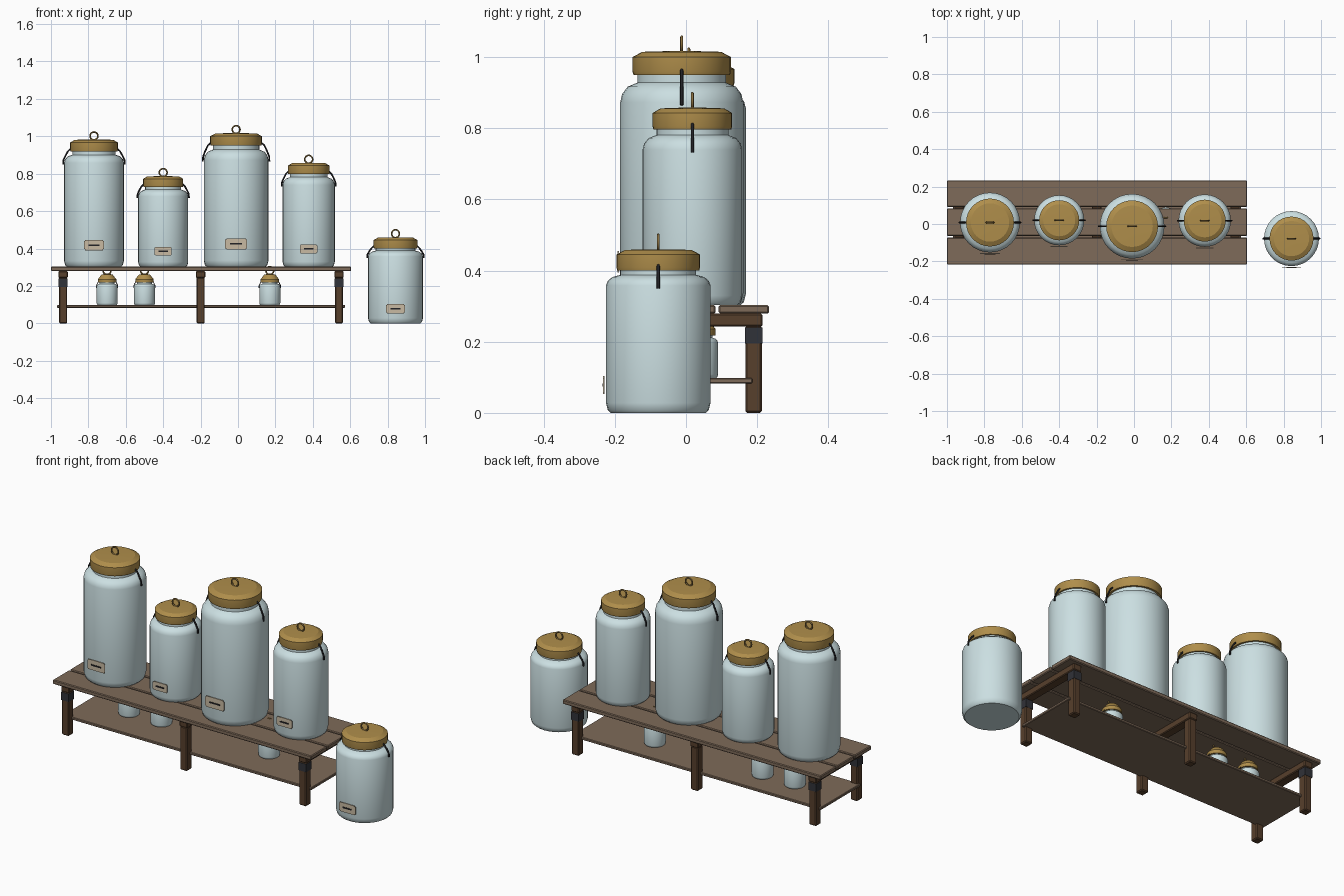
import bpy, bmesh, math
from mathutils import Matrix, Vector

if "Cube" in bpy.data.objects:
    bpy.data.objects.remove(bpy.data.objects["Cube"])


def material(name, rgb):
    m = bpy.data.materials.new(name)
    m.use_nodes = True
    m.diffuse_color = (*rgb, 1)
    m.node_tree.nodes["Principled BSDF"].inputs["Base Color"].default_value = (*rgb, 1)
    return m


GLASS = material("pale glass", (0.60, 0.74, 0.76))
BRASS = material("brass", (0.43, 0.27, 0.07))
DARK_BRASS = material("dark brass", (0.25, 0.16, 0.05))
PLANK = material("weathered plank", (0.21, 0.145, 0.10))
TIMBER = material("dark timber", (0.095, 0.05, 0.025))
IRON = material("black iron", (0.015, 0.015, 0.018))
BRACKET = material("bracket steel", (0.03, 0.032, 0.04))
PAPER = material("label paper", (0.58, 0.49, 0.36))


def finish(name, bm, mat, smooth=None):
    mesh = bpy.data.meshes.new(name)
    bmesh.ops.recalc_face_normals(bm, faces=bm.faces)
    bm.to_mesh(mesh)
    bm.free()
    mesh.materials.append(mat)
    if smooth:
        for p in mesh.polygons:
            p.use_smooth = True
        mesh.set_sharp_from_angle(angle=math.radians(smooth))
    obj = bpy.data.objects.new(name, mesh)
    bpy.context.collection.objects.link(obj)
    return obj


def box(name, mat, x, y, z, bevel=0.0):
    """Box from (low, high) ranges, with optional bevelled edges."""
    bm = bmesh.new()
    lo, hi = Vector((x[0], y[0], z[0])), Vector((x[1], y[1], z[1]))
    bmesh.ops.create_cube(bm, size=1, matrix=Matrix.Translation((lo + hi) / 2)
                          @ Matrix.Diagonal((*(hi - lo), 1)))
    if bevel:
        bmesh.ops.bevel(bm, geom=bm.edges[:], offset=bevel, segments=1, affect='EDGES')
    return finish(name, bm, mat)


def lathe(name, mat, profile, x, y, smooth, sides=32):
    """Closed solid turned from (radius, height) points."""
    bm = bmesh.new()
    rings = []
    for r, z in profile:
        rings.append([bm.verts.new((x + r * math.cos(a), y + r * math.sin(a), z))
                      for a in (2 * math.pi * i / sides for i in range(sides))])
    for low, high in zip(rings, rings[1:]):
        for i in range(sides):
            j = (i + 1) % sides
            bm.faces.new((low[i], low[j], high[j], high[i]))
    bm.faces.new(rings[0])
    bm.faces.new(rings[-1])
    return finish(name, bm, mat, smooth)


def wire(name, mat, points, radius, closed=False):
    """Round wire through a few points."""
    curve = bpy.data.curves.new(name, 'CURVE')
    curve.dimensions = '3D'
    curve.bevel_depth = radius
    curve.bevel_resolution = 2
    curve.use_fill_caps = True
    spline = curve.splines.new('POLY')
    spline.points.add(len(points) - 1)
    for p, co in zip(spline.points, points):
        p.co = (*co, 1)
    spline.use_cyclic_u = closed
    curve.materials.append(mat)
    obj = bpy.data.objects.new(name, curve)
    bpy.context.collection.objects.link(obj)


def label(x, y, z, r, base):
    """Paper plate with notched corners and one dark written line."""
    w, h = 0.34 * r, 0.175 * r
    n = 0.2 * h
    corner = [(w, h - n), (w - n, h - n), (w - n, h)]
    outline = corner + [(-a, b) for a, b in reversed(corner)]
    outline += [(-a, -b) for a, b in corner] + [(a, -b) for a, b in reversed(corner)]
    bm = bmesh.new()
    front = y - r - 0.008
    face = bm.faces.new([bm.verts.new((x + a, front, z + b)) for a, b in outline])
    moved = bmesh.ops.extrude_face_region(bm, geom=[face])["geom"]
    bmesh.ops.translate(bm, vec=(0, 0.004, 0),
                        verts=[v for v in moved if isinstance(v, bmesh.types.BMVert)])
    finish(base + "_label", bm, PAPER)
    box(base + "_label_line", IRON, (x - 0.55 * w, x + 0.55 * w),
        (front - 0.002, front + 0.001), (z - 0.004, z + 0.004))


def jar(base, x, y, r, floor, top, lid_h, drop, labelled=True):
    t = top - lid_h  # underside of the lid
    # Glass body: rounded foot, straight wall, shoulder, neck
    lathe(base + "_body", GLASS, [
        (0.91 * r, floor), (0.965 * r, floor + 0.05 * r), (r, floor + 0.19 * r),
        (r, t - drop), (0.97 * r, t - 0.7 * drop), (0.88 * r, t - 0.43 * drop),
        (0.72 * r, t - 0.28 * drop), (0.72 * r, t + 0.01)], x, y, 40)
    # Chamfered lid
    lr = 0.8 * r if labelled else 0.88 * r
    lathe(base + "_lid", BRASS, [
        (0.98 * lr, t), (lr, t + 0.15 * lid_h), (lr, t + 0.75 * lid_h if labelled else t + 0.4 * lid_h),
        (0.8 * lr if labelled else 0.6 * lr, top - 0.002), (0.3 * lr, top)], x, y, 25)
    # Lift ring standing on the lid
    ring = [(x + 0.021 * math.cos(a), y, top + 0.019 + 0.021 * math.sin(a))
            for a in (2 * math.pi * i / 20 for i in range(20))]
    wire(base + "_lid_ring", DARK_BRASS, ring, 0.0042, True)
    # Wire bails on both sides
    for side, s in (("left", 1), ("right", -1)):
        points = [(0.78 * r, t + 0.015), (0.87 * r, t + 0.002),
                  (0.96 * r, t - 0.4 * drop), (1.02 * r, t - 0.75 * drop),
                  (1.03 * r, t - drop - 0.008)]
        wire(f"{base}_bail_{side}", IRON,
             [(x + s * a, y, b) for a, b in points], 0.0045 if labelled else 0.002)
    if labelled:
        label(x, y, floor + 0.17 * (top - floor), r, base)


# Bench top planks
TOP = 0.303
for name, y in (("front", (-0.217, -0.073)), ("middle", (-0.064, 0.083)), ("back", (0.092, 0.233))):
    box(f"{name}_plank", PLANK, (-1.0, 0.605), y, (0.279, TOP), 0.004)

# Legs with cross beams, and brackets at the bench ends
for name, x in (("right", -0.935), ("middle", -0.2), ("left", 0.54)):
    box(f"{name}_cross_beam", TIMBER, (x - 0.025, x + 0.025), (-0.2, 0.215), (0.243, 0.279), 0.004)
    for end, y in (("front", -0.176), ("back", 0.19)):
        box(f"{name}_{end}_leg", TIMBER, (x - 0.022, x + 0.022), (y - 0.023, y + 0.023),
            (0, 0.245), 0.005)
        if name != "middle":
            box(f"{name}_{end}_bracket", BRACKET, (x - 0.0235, x + 0.0235),
                (y - 0.0245, y + 0.0245), (0.195, 0.24))

# Lower shelf
SHELF = 0.098
box("lower_shelf", PLANK, (-0.967, 0.573), (-0.17, 0.187), (0.083, SHELF), 0.003)

# Large jars: x, y, radius, floor, lid top, lid height, shoulder drop
jar("tall_jar", -0.77, 0.008, 0.16, TOP, 0.983, 0.065, 0.06)
jar("short_jar", -0.40, 0.02, 0.134, TOP, 0.787, 0.058, 0.05)
jar("widest_jar", -0.01, -0.012, 0.173, TOP, 1.017, 0.067, 0.077)
jar("medium_jar", 0.378, 0.018, 0.14, TOP, 0.858, 0.061, 0.057)
jar("floor_jar", 0.842, -0.078, 0.147, 0, 0.46, 0.06, 0.042)

# Small jars on the shelf
for i, x in enumerate((-0.70, -0.50, 0.17)):
    jar(f"small_jar_{i + 1}", x, 0.034, 0.056, SHELF, 0.263, 0.046, 0.02, False)
